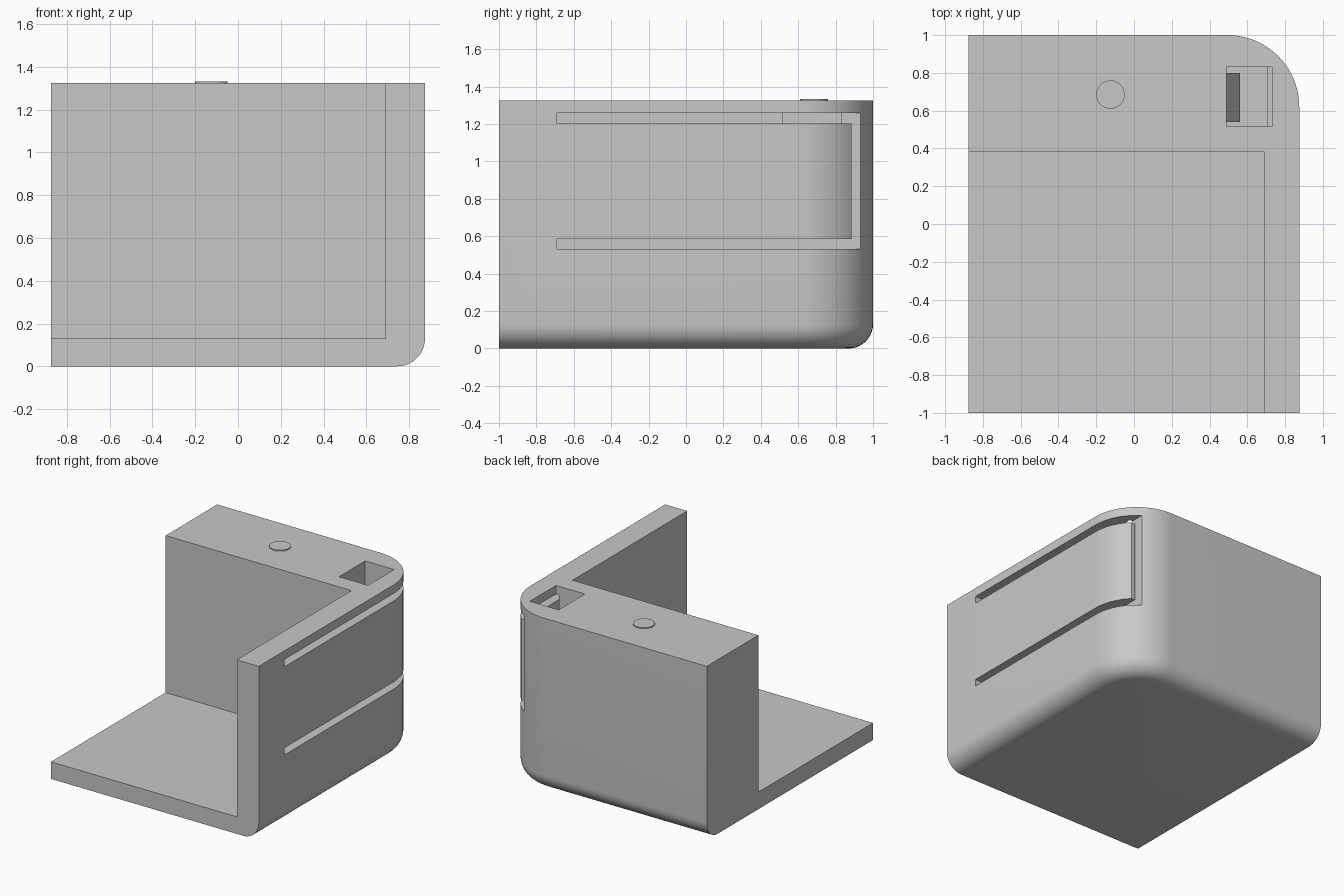
import bpy, bmesh, math
from mathutils import Vector

cube = bpy.data.objects.get("Cube")
if cube:
    bpy.data.objects.remove(cube, do_unlink=True)

W, D, H = 0.875, 1.0, 1.325
CORNER, EDGE = 0.38, 0.13

grey = bpy.data.materials.new("light grey")
grey.use_nodes = True
colour = (0.58, 0.58, 0.58, 1)
grey.diffuse_color = colour
grey.node_tree.nodes["Principled BSDF"].inputs["Base Color"].default_value = colour


def finish(name, bm):
    bmesh.ops.recalc_face_normals(bm, faces=bm.faces[:])
    mesh = bpy.data.meshes.new(name)
    bm.to_mesh(mesh)
    bm.free()
    mesh.materials.append(grey)
    ob = bpy.data.objects.new(name, mesh)
    bpy.context.collection.objects.link(ob)
    return ob


def prism(name, outline, vec):
    bm = bmesh.new()
    face = bm.faces.new([bm.verts.new(p) for p in outline])
    new = bmesh.ops.extrude_face_region(bm, geom=[face])["geom"]
    bmesh.ops.translate(bm, vec=vec, verts=[v for v in new if isinstance(v, bmesh.types.BMVert)])
    return finish(name, bm)


def box(name, x, y, z):
    outline = [(x[0], y[0], z[0]), (x[1], y[0], z[0]), (x[1], y[1], z[0]), (x[0], y[1], z[0])]
    return prism(name, outline, (0, 0, z[1] - z[0]))


def activate(ob):
    bpy.ops.object.select_all(action="DESELECT")
    ob.select_set(True)
    bpy.context.view_layer.objects.active = ob


def cut(ob, cutter):
    activate(ob)
    mod = ob.modifiers.new("cut", "BOOLEAN")
    mod.operation, mod.solver, mod.object = "DIFFERENCE", "EXACT", cutter
    bpy.ops.object.modifier_apply(modifier=mod.name)
    bpy.data.objects.remove(cutter, do_unlink=True)


# Solid block with one rounded upright corner
steps = 24
arc = [(W - CORNER + CORNER * math.cos(a), D - CORNER + CORNER * math.sin(a), 0)
       for a in (math.pi / 2 * i / steps for i in range(steps + 1))]
body = prism("corner_housing", [(-W, -D, 0), (W, -D, 0)] + arc + [(-W, D, 0)], (0, 0, H))

# Round the bottom edge along the right side, the corner and the back
bm = bmesh.new()
bm.from_mesh(body.data)
rim = []
for e in bm.edges:
    mid = (e.verts[0].co + e.verts[1].co) / 2
    low = all(v.co.z < 0.001 for v in e.verts)
    if low and mid.x > -W + 0.01 and mid.y > -D + 0.01:
        rim.append(e)
bmesh.ops.bevel(bm, geom=rim, offset=EDGE, segments=10, profile=0.5, affect="EDGES")
bm.to_mesh(body.data)
bm.free()

# Open interior, leaving floor, side wall and thick back block
cut(body, box("interior_cutter", (-2, 0.69), (-2, 0.38), (0.13, 2)))

# Slot around and behind the flexible side flap
slot = box("slot_cutter", (0.71, 1.2), (-0.69, 1.1), (0.532, 1.258))
cut(slot, box("flap_keeper", (0.735, 1.4), (-0.9, 0.885), (0.585, 1.203)))
cut(body, slot)

# Pocket in the top that opens into the gap behind the flap
cut(body, box("pocket_cutter", (0.49, 0.734), (0.515, 0.83), (0.75, 1.6)))

activate(body)
bpy.ops.object.shade_smooth_by_angle(angle=math.radians(30))

# Sloped catch inside the pocket
prism("pocket_catch", [(0.485, 0.54, 1.02), (0.56, 0.54, 0.9), (0.56, 0.54, 0.86), (0.485, 0.54, 0.86)],
      (0, 0.26, 0))

# Thin round stud on the top
centre = Vector((-0.125, 0.685, H - 0.004))
ring = [centre + 0.075 * Vector((math.cos(a), math.sin(a), 0))
        for a in (math.tau * i / 32 for i in range(32))]
stud = prism("top_stud", ring, (0, 0, 0.012))
activate(stud)
bpy.ops.object.shade_smooth_by_angle(angle=math.radians(30))
